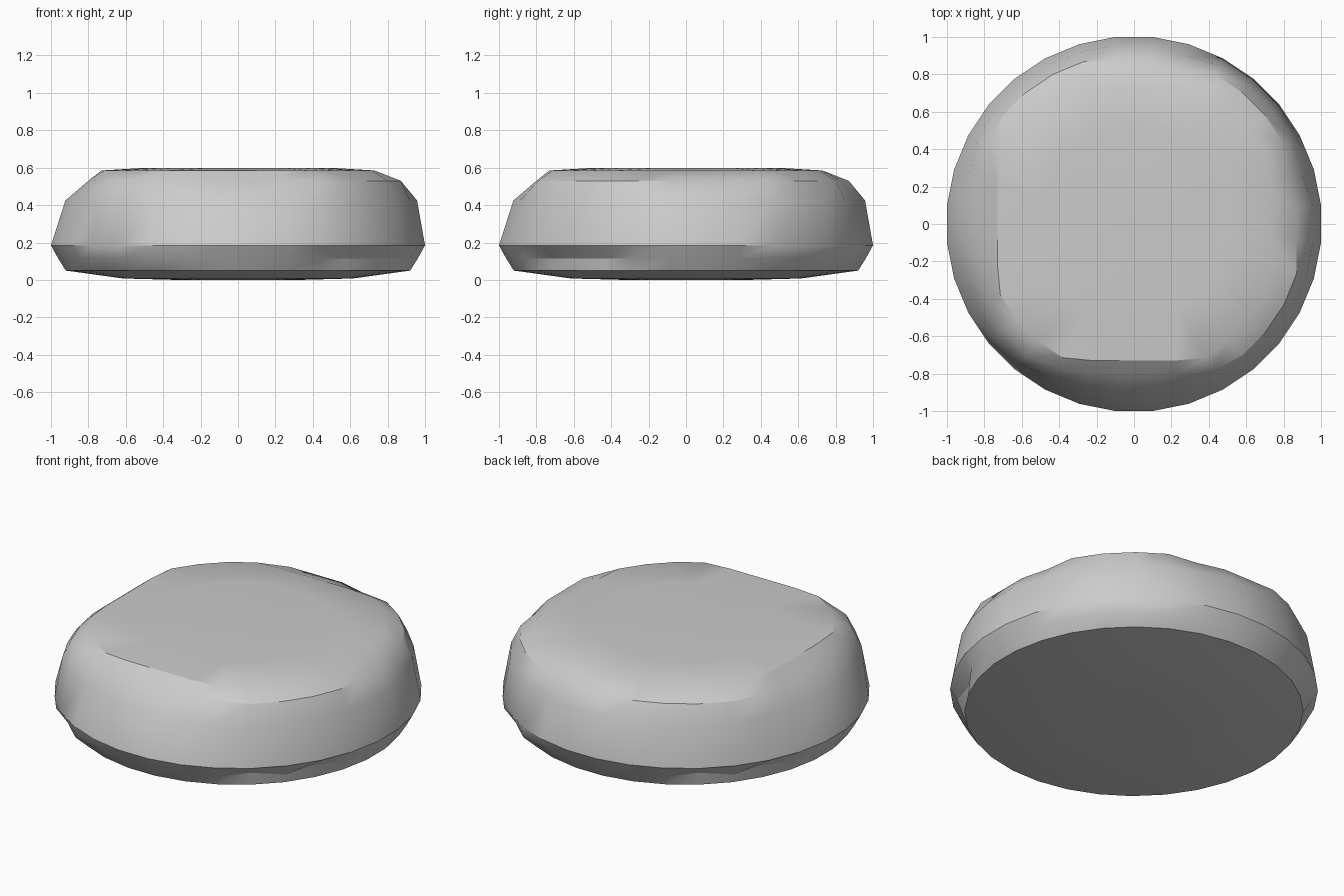
import bpy, bmesh, math

if "Cube" in bpy.data.objects:
    bpy.data.objects.remove(bpy.data.objects["Cube"], do_unlink=True)

SEGMENTS = 32


def material(name, value):
    mat = bpy.data.materials.new(name)
    mat.use_nodes = True
    colour = (value, value, value, 1)
    mat.diffuse_color = colour
    mat.node_tree.nodes["Principled BSDF"].inputs["Base Color"].default_value = colour
    return mat


def away(a, degrees):
    """Angular distance in degrees between a and a compass direction."""
    return abs((math.degrees(a) - degrees + 180) % 360 - 180)


def squared(a, half, corner):
    """Radius of a rounded square of the given half width."""
    return min(half / max(abs(math.cos(a)), abs(math.sin(a))), corner)


def cut_weight(a):
    """One on the two planed sides (right and front), fading out beside them."""
    d = min(away(a, 180), away(a, 270))
    return max(0, min(1, (32 - d) / 12))


def ring(k):
    """Cross-section of the stone at segment k, from the base to the crown."""
    a = math.tau * (k + 0.5) / SEGMENTS
    w = cut_weight(a)
    odd = k % 2

    # Chipped lower rim: deep chips on two corners, shallow points on the others
    chip = 0.966
    if min(away(a, 135), away(a, 315)) < 28:
        chip -= 0.055 * odd
    elif min(away(a, 45), away(a, 225)) < 28:
        chip += 0.03 * odd

    # Small nicks at the ends of the two worn corners
    nick = 0.045 if k in (1, 6) else 0.025 if k in (18, 21) else 0
    shoulder = squared(a, 0.87, 0.91)
    planed = squared(a, 0.80, 0.86)
    profile = [
        (0.33, 0.0), (0.62, 0.008), (0.925, 0.05), (chip, 0.115), (1.0048, 0.185),
        (0.962 - 0.035 * w - nick * 0.5, 0.425),
        (shoulder + (planed - shoulder) * w - nick, 0.53),
        (squared(a, 0.73, 0.81), 0.585),
        (0.52, 0.598),
    ]
    return [(r * math.cos(a), r * math.sin(a), z) for r, z in profile]


# Stone body: skinned cross-sections closed by a flat base and crown
bm = bmesh.new()
columns = [[bm.verts.new(p) for p in ring(k)] for k in range(SEGMENTS)]
for k, col in enumerate(columns):
    nxt = columns[(k + 1) % SEGMENTS]
    for i in range(len(col) - 1):
        bm.faces.new((col[i], nxt[i], nxt[i + 1], col[i + 1]))
bm.faces.new([c[0] for c in reversed(columns)])
crown = bm.faces.new([c[-1] for c in columns])
bmesh.ops.poke(bm, faces=[crown], offset=0.002)
bmesh.ops.recalc_face_normals(bm, faces=bm.faces)

mesh = bpy.data.meshes.new("flat_stone")
bm.to_mesh(mesh)
bm.free()
stone = bpy.data.objects.new("flat_stone", mesh)
bpy.context.collection.objects.link(stone)
mesh.materials.append(material("stone grey", 0.6))

bpy.ops.object.select_all(action="DESELECT")
stone.select_set(True)
bpy.context.view_layer.objects.active = stone
bpy.ops.object.shade_smooth_by_angle(angle=math.radians(31))
